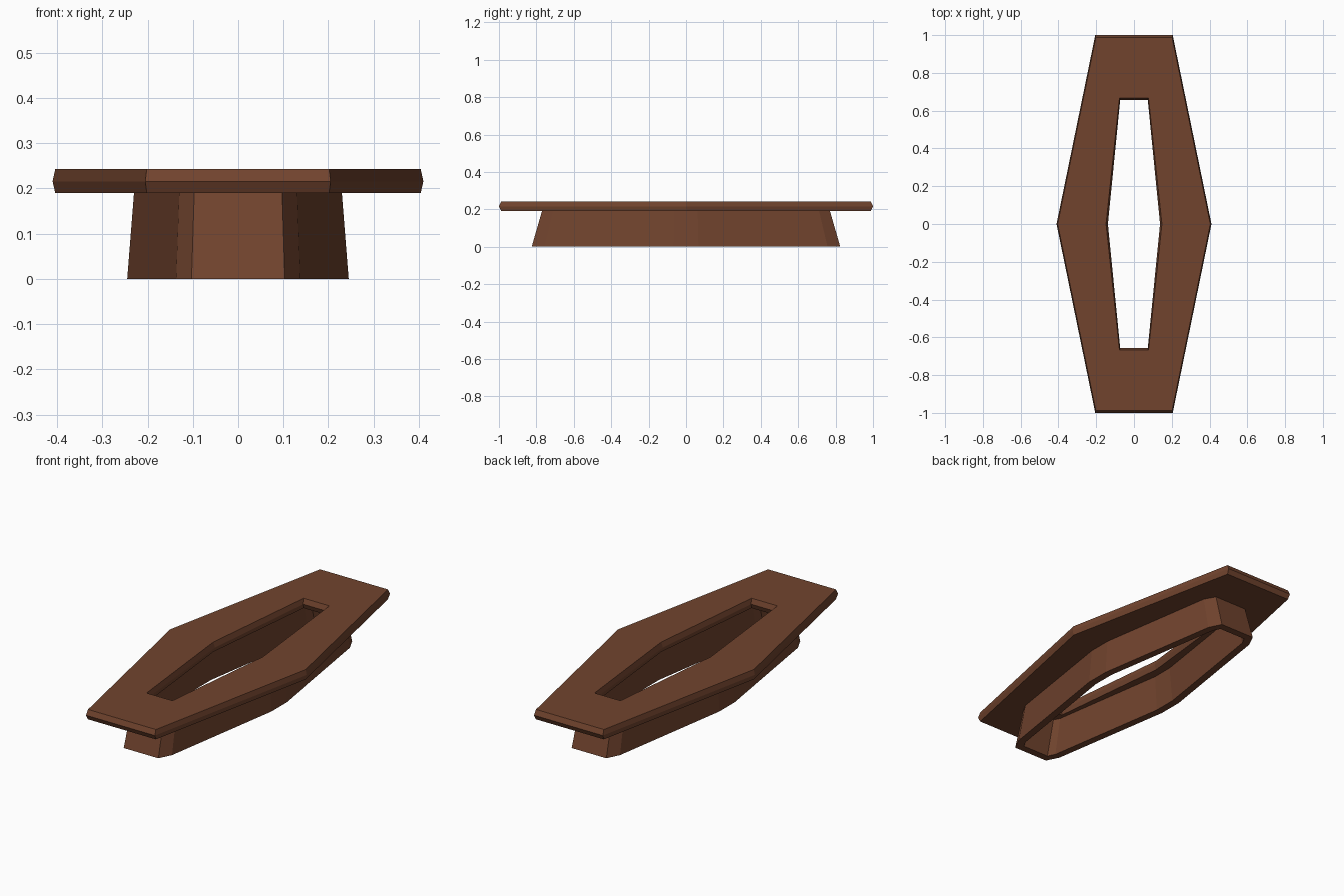
import bpy

if "Cube" in bpy.data.objects:
    bpy.data.objects.remove(bpy.data.objects["Cube"])

wood = bpy.data.materials.new("brown wood")
wood.diffuse_color = (0.165, 0.057, 0.027, 1)
wood.use_nodes = True
wood.node_tree.nodes["Principled BSDF"].inputs["Base Color"].default_value = wood.diffuse_color


def outline(quarter):
    """Mirror points of the +x +y quarter (end to middle) into a closed loop."""
    right = quarter + [(x, -y) for x, y in reversed(quarter) if y > 0]
    return right + [(-x, y) for x, y in reversed(right)]


def hollow_frame(name, sections):
    """Loft loops around a closed cross-section into a ring-shaped solid."""
    verts, faces = [], []
    for z, quarter in sections:
        loop = outline(quarter)
        n = len(loop)
        verts += [(x, y, z) for x, y in loop]
    total = len(sections)
    for s in range(total):
        t = (s + 1) % total
        for i in range(n):
            j = (i + 1) % n
            faces.append((s * n + i, t * n + i, t * n + j, s * n + j))
    mesh = bpy.data.meshes.new(name)
    mesh.from_pydata(verts, [], faces)
    mesh.update()
    mesh.materials.append(wood)
    obj = bpy.data.objects.new(name, mesh)
    bpy.context.collection.objects.link(obj)
    return obj


# Top plate: long hexagon with pointed edges and a matching hole
hollow_frame("top_plate", [
    (0.19, [(0.202, 0.987), (0.404, 0)]),
    (0.216, [(0.205, 1.0), (0.41, 0)]),
    (0.243, [(0.202, 0.987), (0.404, 0)]),
    (0.243, [(0.077, 0.668), (0.148, 0)]),
    (0.216, [(0.073, 0.657), (0.138, 0)]),
    (0.19, [(0.077, 0.668), (0.148, 0)]),
])

# Base: flared hollow wall with cut corners
hollow_frame("base_wall", [
    (0.0, [(0.103, 0.825), (0.137, 0.757), (0.245, 0.066)]),
    (0.19, [(0.097, 0.77), (0.13, 0.712), (0.23, 0.062)]),
    (0.19, [(0.075, 0.732), (0.093, 0.70), (0.19, 0.058)]),
    (0.0, [(0.079, 0.785), (0.099, 0.745), (0.205, 0.062)]),
])
